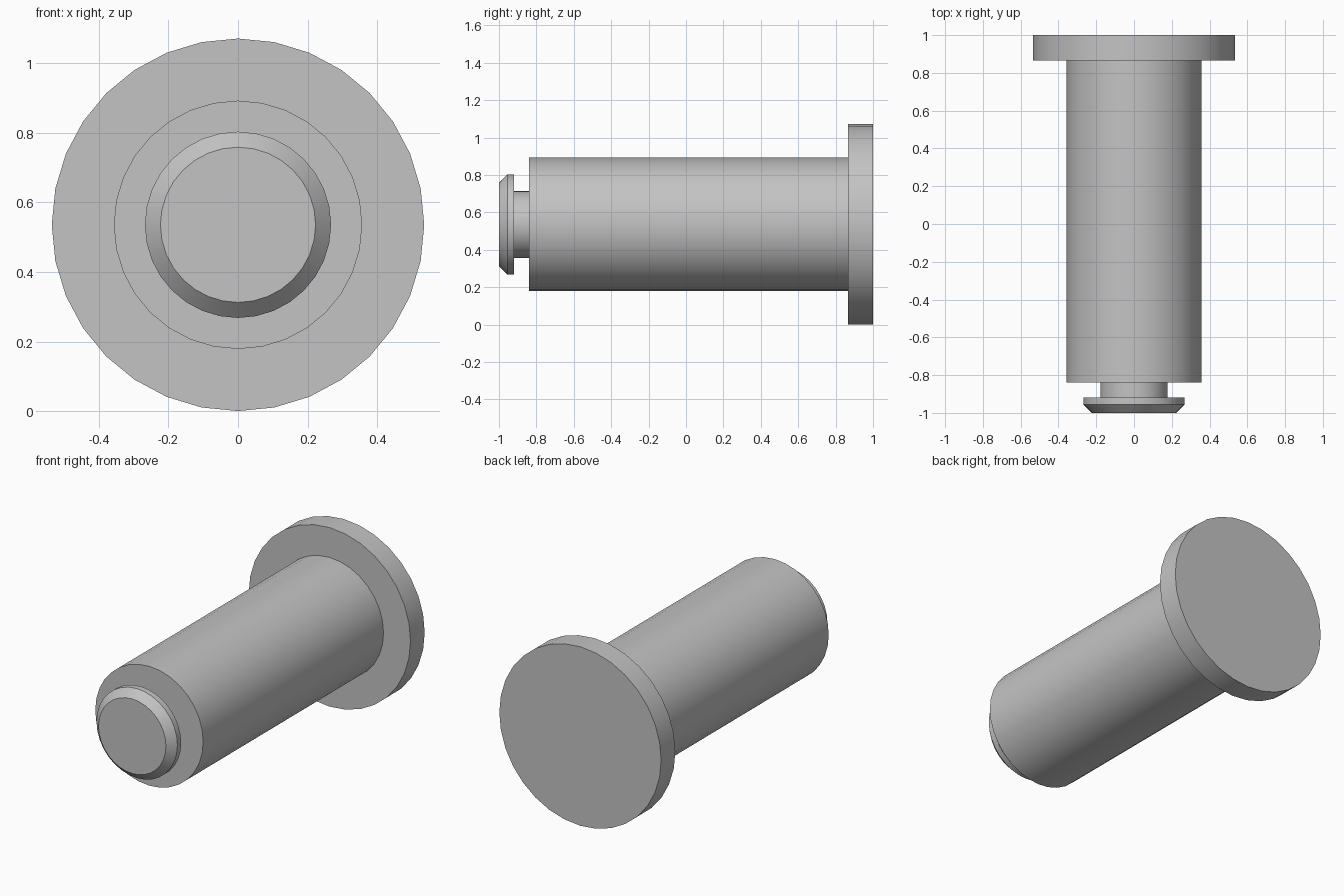
import bpy, bmesh, math
from mathutils import Vector

if "Cube" in bpy.data.objects:
    bpy.data.objects.remove(bpy.data.objects["Cube"], do_unlink=True)

# Plain grey metal
grey = bpy.data.materials.new("grey_metal")
colour = (0.55, 0.55, 0.55, 1.0)
grey.diffuse_color = colour
grey.use_nodes = True
grey.node_tree.nodes["Principled BSDF"].inputs["Base Color"].default_value = colour

SIDES = 32
UNIT = 2 / 44.8          # whole pin is 44.8 units long
HEAD_RADIUS = 12

# Profile as (distance from tip, radius): chamfered tip, groove, shank, head
profile = [
    (0, 0), (0, 5), (1, 6), (1.8, 6),
    (1.8, 4), (3.6, 4),
    (3.6, 8), (41.8, 8),
    (41.8, HEAD_RADIUS), (44.8, HEAD_RADIUS), (44.8, 0),
]

# Turn the profile around the long axis
axis_height = HEAD_RADIUS * UNIT
bm = bmesh.new()
verts = [bm.verts.new((0, d * UNIT - 1, axis_height + r * UNIT)) for d, r in profile]
edges = [bm.edges.new(pair) for pair in zip(verts, verts[1:])]
bmesh.ops.spin(bm, geom=verts + edges, cent=Vector((0, 0, axis_height)),
               axis=Vector((0, 1, 0)), angle=math.tau, steps=SIDES, use_duplicate=False)
bmesh.ops.remove_doubles(bm, verts=bm.verts, dist=0.0001)
bmesh.ops.recalc_face_normals(bm, faces=bm.faces)

mesh = bpy.data.meshes.new("headed_pin")
bm.to_mesh(mesh)
bm.free()
mesh.materials.append(grey)
pin = bpy.data.objects.new("headed_pin", mesh)
bpy.context.collection.objects.link(pin)

# Smooth round walls, crisp rims
bpy.ops.object.select_all(action="DESELECT")
pin.select_set(True)
bpy.context.view_layer.objects.active = pin
bpy.ops.object.shade_smooth_by_angle(angle=math.radians(30))
